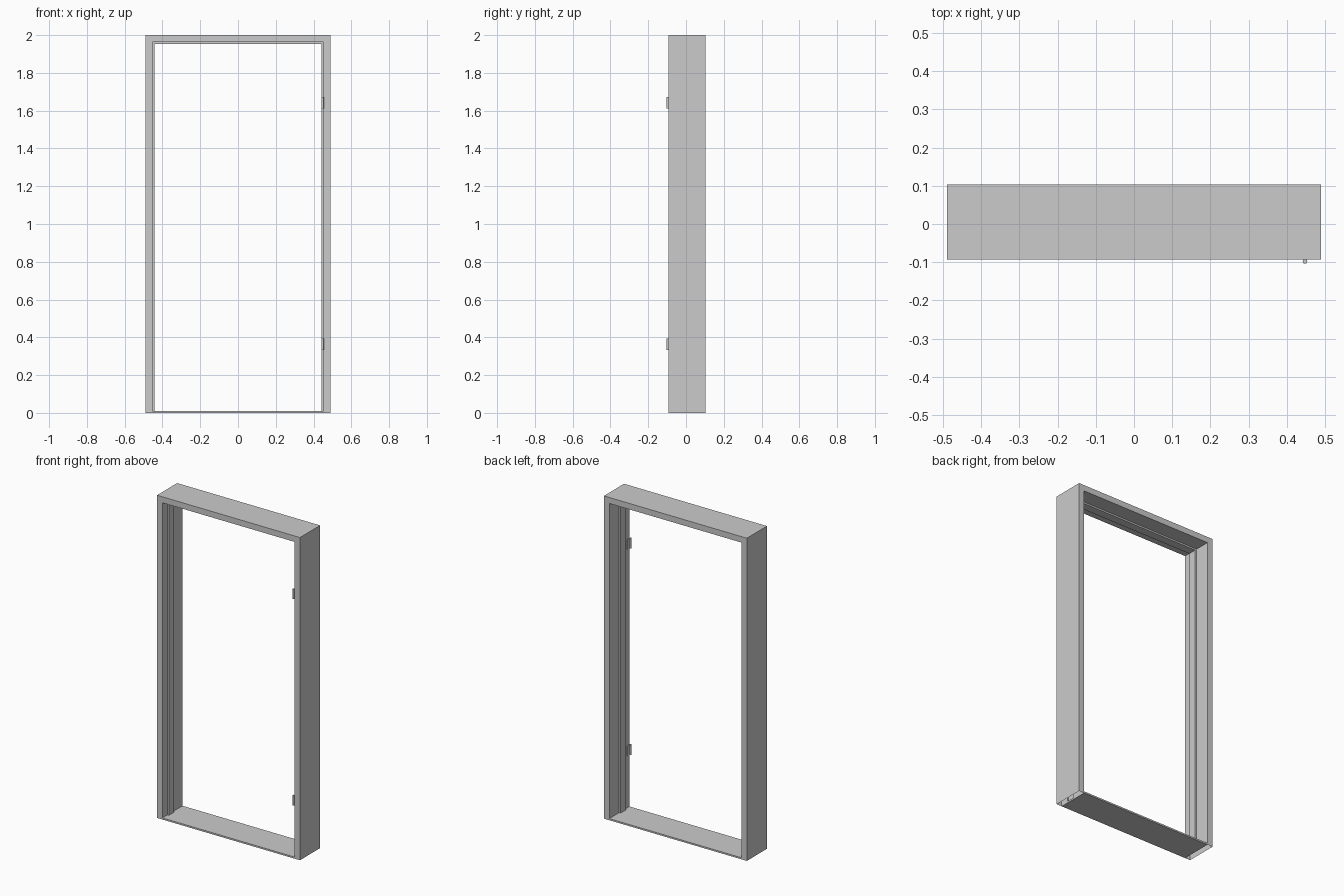
import bpy, bmesh

if "Cube" in bpy.data.objects:
    bpy.data.objects.remove(bpy.data.objects["Cube"])

W, H = 0.49, 2.0            # half width, height
Y0, Y1 = -0.093, 0.104      # front and back of the frame


def make_object(name, bm):
    bmesh.ops.recalc_face_normals(bm, faces=bm.faces)
    me = bpy.data.meshes.new(name)
    bm.to_mesh(me)
    bm.free()
    ob = bpy.data.objects.new(name, me)
    bpy.context.collection.objects.link(ob)
    return ob


def box(name, lo, hi):
    bm = bmesh.new()
    bmesh.ops.create_cube(bm, size=1)
    for v in bm.verts:
        v.co = [(a + b) / 2 + c * (b - a) for a, b, c in zip(lo, hi, v.co)]
    return make_object(name, bm)


# Hollow frame: (inset, y) profile swept round jambs and head, open at the floor
profile = [(0, Y0), (0.037, Y0), (0.037, -0.044), (0.047, -0.044),
           (0.047, 0.008), (0.037, 0.008), (0.037, Y1), (0, Y1)]
bm = bmesh.new()
rings = []
for side, top in ((-1, 0), (-1, 1), (1, 1), (1, 0)):
    rings.append([bm.verts.new((side * (W - d), y, (H - d) * top)) for d, y in profile])
n = len(profile)
for a, b in zip(rings, rings[1:]):
    for i in range(n):
        j = (i + 1) % n
        bm.faces.new((a[i], a[j], b[j], b[i]))
make_object("door_frame", bm)

# Threshold between the jambs
box("threshold", (-W + 0.037, Y0, 0), (W - 0.037, Y1, 0.01))

# Hinges: knuckle barrel and leaf on the right jamb
for label, z in (("lower", 0.363), ("upper", 1.642)):
    bm = bmesh.new()
    bmesh.ops.create_cone(bm, cap_ends=True, segments=16, radius1=0.006,
                          radius2=0.006, depth=0.062)
    barrel = make_object(label + "_hinge_barrel", bm)
    barrel.location = (0.448, -0.098, z)
    for p in barrel.data.polygons:
        p.use_smooth = len(p.vertices) == 4
    box(label + "_hinge_leaf", (0.4505, -0.098, z - 0.031), (0.4535, -0.07, z + 0.031))
